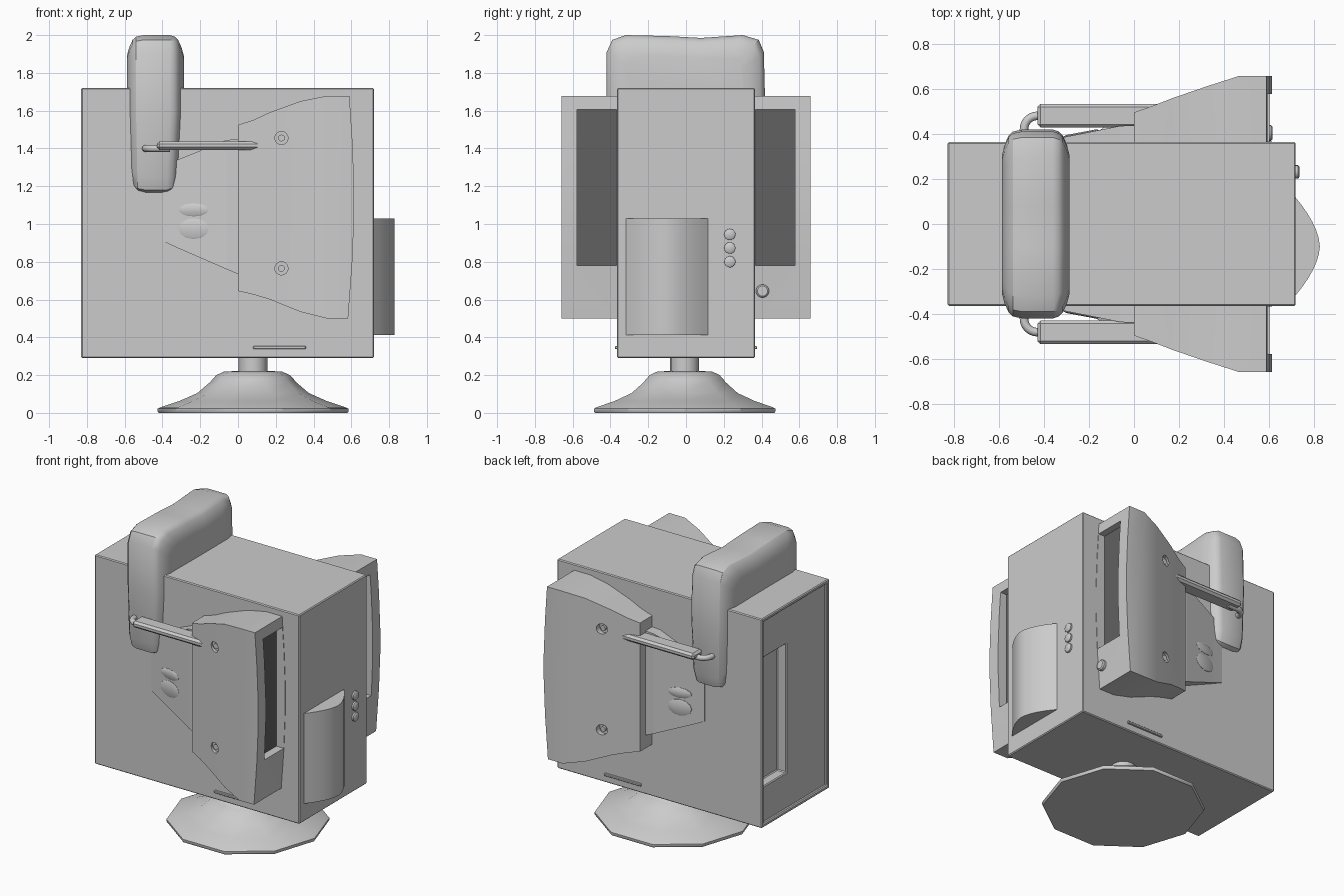
import bpy, bmesh, math
from mathutils import Matrix

if "Cube" in bpy.data.objects:
    bpy.data.objects.remove(bpy.data.objects["Cube"])


def make(name, verts, faces, smooth=None):
    bm = bmesh.new()
    vs = [bm.verts.new(v) for v in verts]
    for f in faces:
        bm.faces.new([vs[i] for i in f])
    bmesh.ops.recalc_face_normals(bm, faces=bm.faces)
    me = bpy.data.meshes.new(name)
    bm.to_mesh(me)
    bm.free()
    ob = bpy.data.objects.new(name, me)
    bpy.context.collection.objects.link(ob)
    bpy.context.view_layer.objects.active = ob
    if smooth:
        bpy.ops.object.select_all(action='DESELECT')
        ob.select_set(True)
        bpy.ops.object.shade_smooth_by_angle(angle=math.radians(smooth))
    return ob


def loft(name, rings, smooth=None):
    """Skin equal-length closed rings and cap both ends."""
    n = len(rings[0])
    faces = [(k * n + i, k * n + (i + 1) % n, (k + 1) * n + (i + 1) % n, (k + 1) * n + i)
             for k in range(len(rings) - 1) for i in range(n)]
    faces += [tuple(range(n)), tuple(range((len(rings) - 1) * n, len(rings) * n))]
    return make(name, [v for r in rings for v in r], faces, smooth)


def box(name, x0, x1, y0, y1, z0, z1, bevel=0):
    ob = loft(name, [[(x0, y0, z), (x1, y0, z), (x1, y1, z), (x0, y1, z)] for z in (z0, z1)])
    if bevel:
        m = ob.modifiers.new("bevel", 'BEVEL')
        m.width, m.segments = bevel, 1
    return ob


def lathe(name, center, profile, axis='Z', sides=16, smooth=40):
    """Revolve (radius, distance) pairs about an axis through center."""
    rot = {'Z': Matrix(), 'X': Matrix.Rotation(math.pi / 2, 4, 'Y'),
           'Y': Matrix.Rotation(-math.pi / 2, 4, 'X')}[axis]
    m = Matrix.Translation(center) @ rot
    rings = [[m @ Matrix.Rotation(2 * math.pi * i / sides, 4, 'Z') @ Matrix.Translation((r, 0, h)).translation
              for i in range(sides)] for r, h in profile]
    return loft(name, rings, smooth)


def cut(ob, cutter):
    m = ob.modifiers.new("cut", 'BOOLEAN')
    m.operation, m.object, m.solver = 'DIFFERENCE', cutter, 'EXACT'
    bpy.context.view_layer.objects.active = ob
    bpy.ops.object.modifier_apply(modifier=m.name)
    bpy.data.objects.remove(cutter)


# Main housing with rimmed rear face and rear pocket
body = box("housing", -.83, .72, -.365, .365, .29, 1.72)
cut(body, box("rim_cutter", -.9, -.815, -.34, .34, .315, 1.695))
cut(body, box("pocket_cutter", -.9, -.745, .08, .325, .56, 1.44))
bev = body.modifiers.new("bevel", 'BEVEL')
bev.width, bev.segments = .006, 1

# Ten-sided pedestal and neck
lathe("pedestal", (.08, -.007, 0), [(.5, 0), (.505, .008), (.505, .022), (.49, .03), (.39, .063),
      (.295, .105), (.225, .165), (.218, .175), (.195, .2), (.155, .218), (.09, .222)], sides=10, smooth=35)
lathe("neck", (.08, -.007, 0), [(.077, .2), (.077, .31)], sides=16)

# Curved front cover
arc = []
for i in range(13):
    t = -1 + i / 6
    arc.append((.718 + .11 * (1 - abs(t) ** 1.7), -.1 + .22 * t))
loft("front_cover", [[(x, y, z) for x, y in arc] for z in (.413, 1.03)], 40)

# Round buttons
for i, z in enumerate((.8, .873, .945)):
    lathe(f"button_{i + 1}", (.715, .232, z), [(.03, 0), (.03, .016), (.022, .022)], 'X')
lathe("knob", (.57, .405, .645), [(.035, 0), (.035, .04), (.027, .047)], 'X')

# Pod outline: x, outer y, top z, bottom z
SECT = [(0, .497, 1.525, .645), (.08, .525, 1.55, .627), (.17, .56, 1.592, .6),
        (.33, .615, 1.65, .535), (.47, .66, 1.678, .5)]
NOSE = [(.59, 1.678), (.605, 1.45), (.615, 1.2), (.615, 1.05), (.605, .8), (.583, .5)]

for side, s in (("left", -1), ("right", 1)):
    # Side pod: tapering shell with a bowed front
    verts, n = [], len(SECT)
    for inner in (True, False):
        for x, y, t, b in SECT:
            yy = s * (.36 if inner else y)
            verts += [(x, yy, t), (x, yy, b)]
        verts += [(x, s * (.36 if inner else .66), z) for x, z in NOSE]
    w = 2 * n + len(NOSE)
    loop = [2 * i for i in range(n)] + list(range(2 * n, w)) + [2 * i + 1 for i in reversed(range(n))]
    faces = [(a, b, b + w, a + w) for a, b in zip(loop, loop[1:] + loop[:1])]
    for o in (0, w):
        faces += [(o + 2 * i, o + 2 * i + 2, o + 2 * i + 3, o + 2 * i + 1) for i in range(n - 1)]
        faces.append([o + 2 * n - 2] + list(range(o + 2 * n, o + w)) + [o + 2 * n - 1])
    pod = make(side + "_pod", verts, faces)
    ys = sorted((s * .368, s * .578))
    cut(pod, box("window_cutter", .54, .8, *ys, .78, 1.605))
    for z in (1.455, .765):
        y0 = s * .62
        cut(pod, lathe("hole_cutter", (.23, y0, z), [(.035, -.065), (.035, .1)] if s > 0
                       else [(.035, -.1), (.035, .065)], 'Y', smooth=None))
        lathe(side + "_screw", (.23, s * .558, z), [(.018, -.012), (.018, .012)], 'Y', 12)
    bpy.ops.object.select_all(action='DESELECT')
    pod.select_set(True)
    bpy.context.view_layer.objects.active = pod
    bpy.ops.object.shade_smooth_by_angle(angle=math.radians(25))

    # Dark window pane
    pane = box(side + "_window_pane", .538, .548, *ys, .78, 1.605)
    dark = bpy.data.materials.get("dark_grey") or bpy.data.materials.new("dark_grey")
    dark.diffuse_color = (.12, .12, .12, 1)
    dark.use_nodes = True
    dark.node_tree.nodes["Principled BSDF"].inputs["Base Color"].default_value = dark.diffuse_color
    pane.data.materials.append(dark)

    # Tapered plate behind the pod
    loft(side + "_cheek_plate", [[(x, s * .355, b), (x, s * y, b), (x, s * y, t), (x, s * .355, t)]
         for x, y, b, t in ((-.4, .37, .91, 1.29), (-.32, .385, .873, 1.34),
                            (-.06, .437, .76, 1.445), (.02, .44, .727, 1.45))])

    # Small two-part latch on the plate
    for part, z, h in (("lower", .975, .055), ("upper", 1.075, .035)):
        loft(f"{side}_latch_{part}", [[(-.235 + .08 * k * math.cos(a), s * (y + .03 * k * math.cos(a) * .5),
             z + h * k * math.sin(a)) for a in [i * math.tau / 12 for i in range(12)]]
             for k, y in ((1, .385), (1, .404), (.8, .409))], 40)

    # Low trim strip on the housing
    box(side + "_trim_strip", .08, .36, *sorted((s * .36, s * .376)), .337, .355, .004)

    # Flat arm bar and its hooked end
    box(side + "_arm_bar", -.43, .13, *sorted((s * .43, s * .535)), 1.393, 1.438, .014)
    cu = bpy.data.curves.new(side + "_arm_hook", 'CURVE')
    cu.dimensions, cu.bevel_depth, cu.bevel_resolution = '3D', .019, 2
    cu.use_fill_caps = True
    sp = cu.splines.new('POLY')
    pts = [(-.36, .482)] + [(-.43 - .06 * math.sin(a), .422 + .06 * math.cos(a))
                            for a in [i * math.pi / 12 for i in range(7)]] + [(-.49, .38)]
    sp.points.add(len(pts) - 1)
    for p, (x, y) in zip(sp.points, pts):
        p.co = (x, s * y, 1.4, 1)
    bpy.context.collection.objects.link(bpy.data.objects.new(side + "_arm_hook", cu))

# Padded carry band straddling the housing
OUT = [(-.42, 1.6), (-.42, 1.91), (-.39, 1.975), (-.32, 2.0), (-.1, 1.995), (.08, 1.985), (.3, 2.0),
       (.385, 1.975), (.412, 1.91), (.42, 1.6), (.415, 1.25), (.395, 1.18), (.34, 1.158),
       (-.34, 1.158), (-.395, 1.18), (-.415, 1.25)]
LEVELS = [(-.588, .74), (-.577, .84), (-.558, .94), (-.54, .98), (-.5, 1),
          (-.36, 1), (-.335, .98), (-.317, .94), (-.298, .84), (-.287, .74)]
loft("carry_band", [[(x + (.02 * (1.6 - z) if x < -.44 else -.04 * (1.6 - z)) * (z < 1.6),
                      y * k, 1.58 + (z - 1.58) * k) for y, z in OUT] for x, k in LEVELS], 30)
